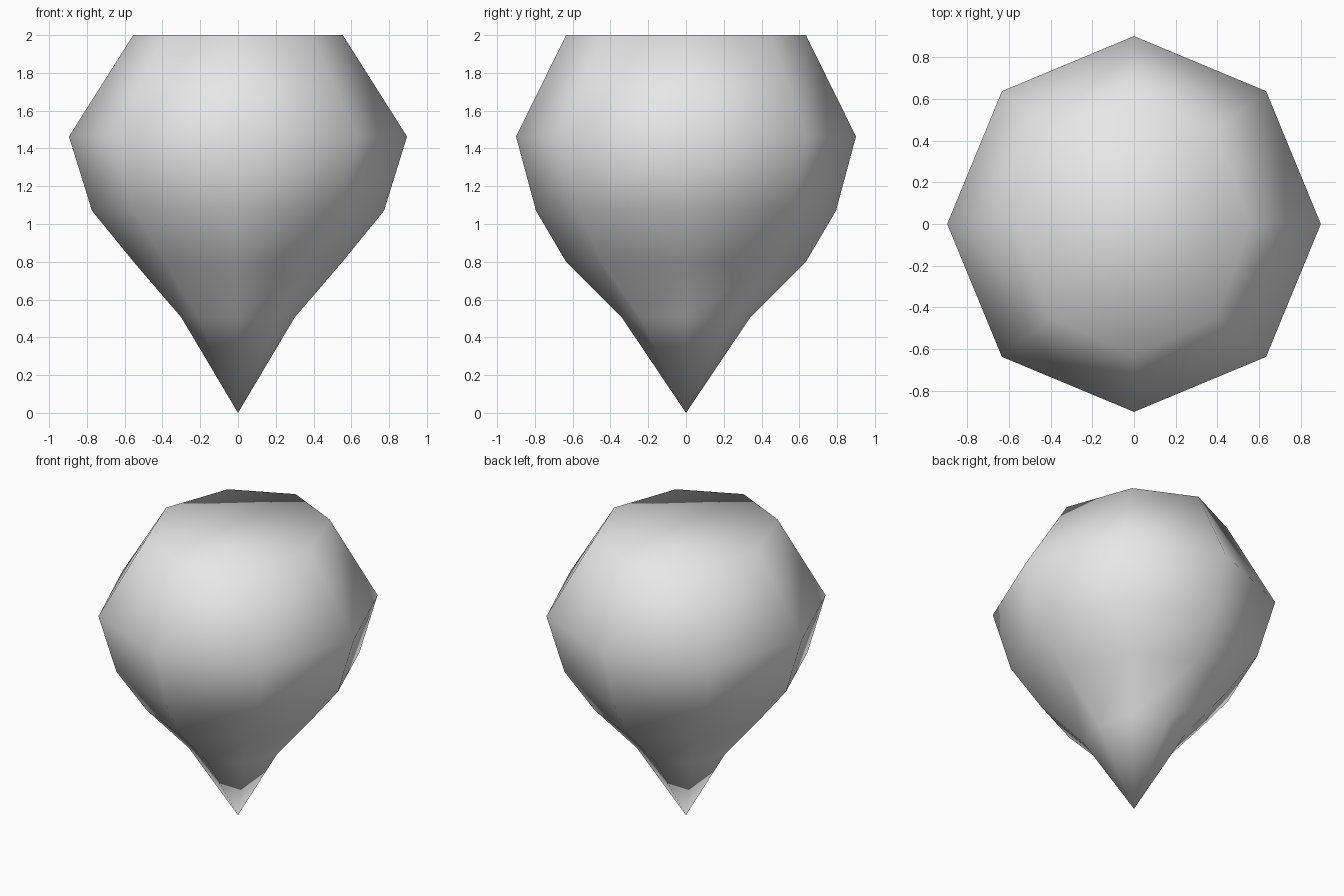
import bpy, bmesh, math

cube = bpy.data.objects.get("Cube")
if cube:
    bpy.data.objects.remove(cube, do_unlink=True)

SIDES = 8

# Pale grey stone
stone = bpy.data.materials.new("pale_grey")
stone.use_nodes = True
grey = (0.8, 0.8, 0.8, 1)
stone.diffuse_color = grey
stone.node_tree.nodes["Principled BSDF"].inputs["Base Color"].default_value = grey

# Octagonal rings from bottom to top: height, half width, half depth
rings = [(0.505, 0.30, 0.34), (0.80, 0.553, 0.635), (1.07, 0.773, 0.794),
         (1.463, 0.895, 0.90), (2.0, 0.555, 0.635)]

bm = bmesh.new()
tip = bm.verts.new((0, 0, 0))
loops = []
for z, rx, ry in rings:
    angles = [math.tau * i / SIDES for i in range(SIDES)]
    loops.append([bm.verts.new((rx * math.cos(a), ry * math.sin(a), z)) for a in angles])

# Pointed base, side bands and flat top
for i in range(SIDES):
    j = (i + 1) % SIDES
    bm.faces.new((tip, loops[0][j], loops[0][i]))
    for low, high in zip(loops, loops[1:]):
        bm.faces.new((low[i], low[j], high[j], high[i]))
bm.faces.new(loops[-1])
bmesh.ops.recalc_face_normals(bm, faces=bm.faces)
for face in bm.faces:
    face.smooth = True

mesh = bpy.data.meshes.new("pointed_stone")
bm.to_mesh(mesh)
bm.free()
mesh.materials.append(stone)
body = bpy.data.objects.new("pointed_stone", mesh)
bpy.context.collection.objects.link(body)
